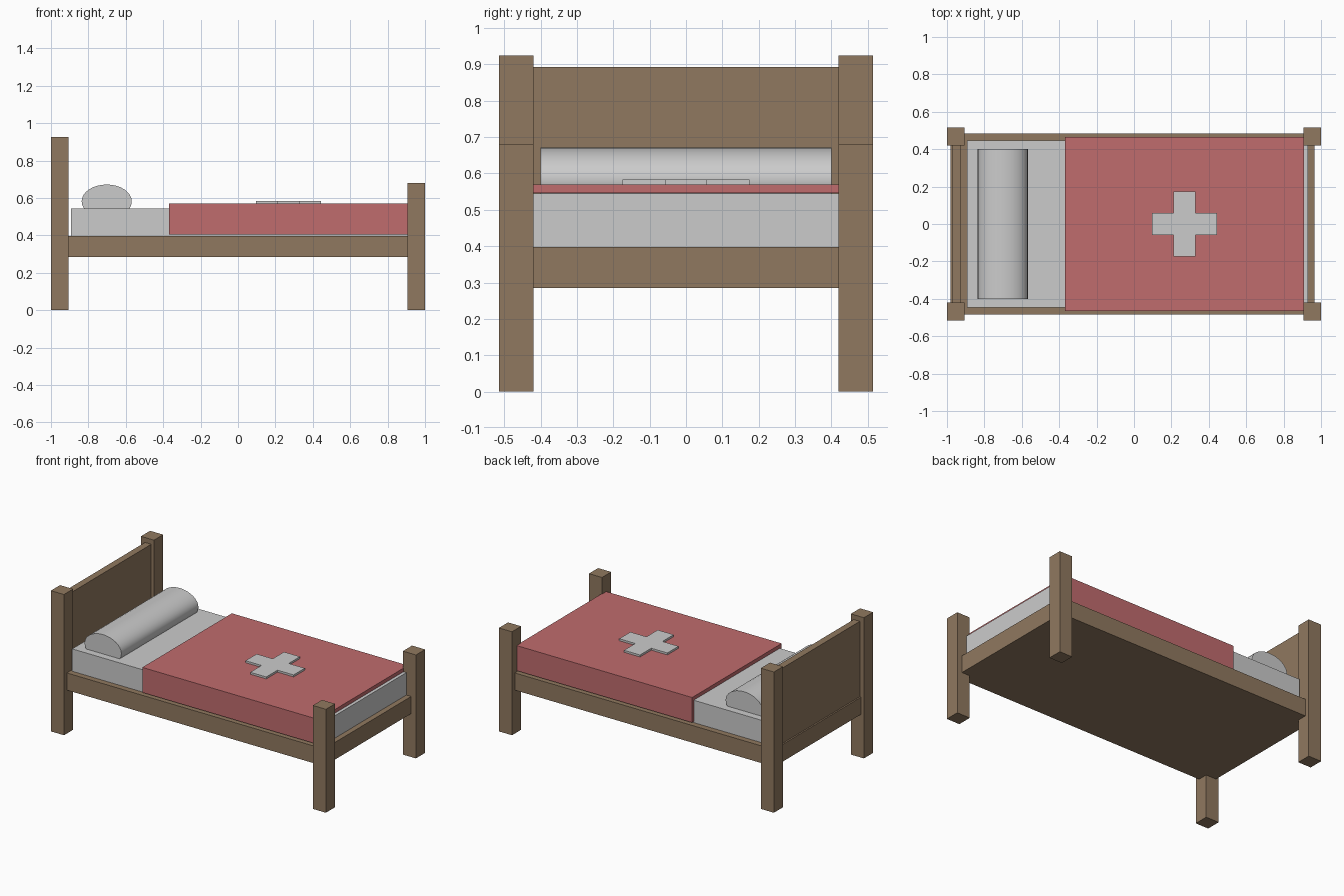
import bpy, math
from mathutils import Matrix

if "Cube" in bpy.data.objects:
    bpy.data.objects.remove(bpy.data.objects["Cube"])


def material(name, rgb):
    m = bpy.data.materials.new(name)
    m.diffuse_color = (*rgb, 1)
    m.use_nodes = True
    m.node_tree.nodes["Principled BSDF"].inputs["Base Color"].default_value = m.diffuse_color
    return m


wood = material("wood", (0.28, 0.19, 0.115))
red = material("red_cloth", (0.53, 0.15, 0.155))
linen = material("linen", (0.64, 0.635, 0.61))


def finish(obj, name, mat):
    obj.name = name
    if mat:
        obj.data.materials.append(mat)
    return obj


def box(name, x, y, z, mat):
    """Box given as (min, max) per axis."""
    bpy.ops.mesh.primitive_cube_add(size=1)
    o = bpy.context.object
    size = [b - a for a, b in (x, y, z)]
    mid = [(a + b) / 2 for a, b in (x, y, z)]
    o.data.transform(Matrix.Translation(mid) @ Matrix.Diagonal((*size, 1)))
    return finish(o, name, mat)


def prism(name, profile, to_3d, depth, mat):
    """Extrude a closed 2D profile between two depths."""
    n = len(profile)
    verts = [to_3d(u, v, d) for d in depth for u, v in profile]
    faces = [list(range(n))[::-1], list(range(n, 2 * n))]
    faces += [(i, (i + 1) % n, n + (i + 1) % n, n + i) for i in range(n)]
    me = bpy.data.meshes.new(name)
    me.from_pydata(verts, [], faces)
    o = bpy.data.objects.new(name, me)
    bpy.context.collection.objects.link(o)
    return finish(o, name, mat)


# Corner posts, tall at the head and short at the foot
for side, y in (("front", (-0.515, -0.42)), ("back", (0.42, 0.515))):
    box(f"head_post_{side}", (-1, -0.905), y, (0, 0.925), wood)
    box(f"foot_post_{side}", (0.905, 1), y, (0, 0.68), wood)

# Bed base and headboard
box("bed_base", (-0.98, 0.965), (-0.485, 0.485), (0.285, 0.398), wood)
box("headboard", (-0.97, -0.925), (-0.44, 0.44), (0.39, 0.893), wood)

# Mattress
box("mattress", (-0.893, 0.93), (-0.447, 0.447), (0.398, 0.545), linen)

# Blanket draped over the mattress and down both sides
half = [(0.465, 0.405), (0.465, 0.57), (-0.465, 0.57), (-0.465, 0.405),
        (-0.447, 0.405), (-0.447, 0.546), (0.447, 0.546), (0.447, 0.405)]
prism("blanket", half, lambda u, v, d: (d, u, v), (-0.37, 0.91), red)

# Cross patch lying on the blanket
a, r = 0.058, 0.175
cross = [(r, -a), (r, a), (a, a), (a, r), (-a, r), (-a, a),
         (-r, a), (-r, -a), (-a, -a), (-a, -r), (a, -r), (a, -a)]
prism("cross_patch", cross, lambda u, v, d: (0.27 + u, v, d), (0.565, 0.583), None)

# Rolled pillow, an oval cylinder across the bed
bpy.ops.mesh.primitive_cylinder_add(vertices=32, radius=1, depth=0.8)
pillow = bpy.context.object
pillow.data.transform(Matrix.Translation((-0.702, 0, 0.582))
                      @ Matrix.Diagonal((0.134, 1, 0.09, 1))
                      @ Matrix.Rotation(math.pi / 2, 4, 'X'))
finish(pillow, "pillow", linen)
bpy.ops.object.shade_smooth_by_angle(angle=math.radians(35))
